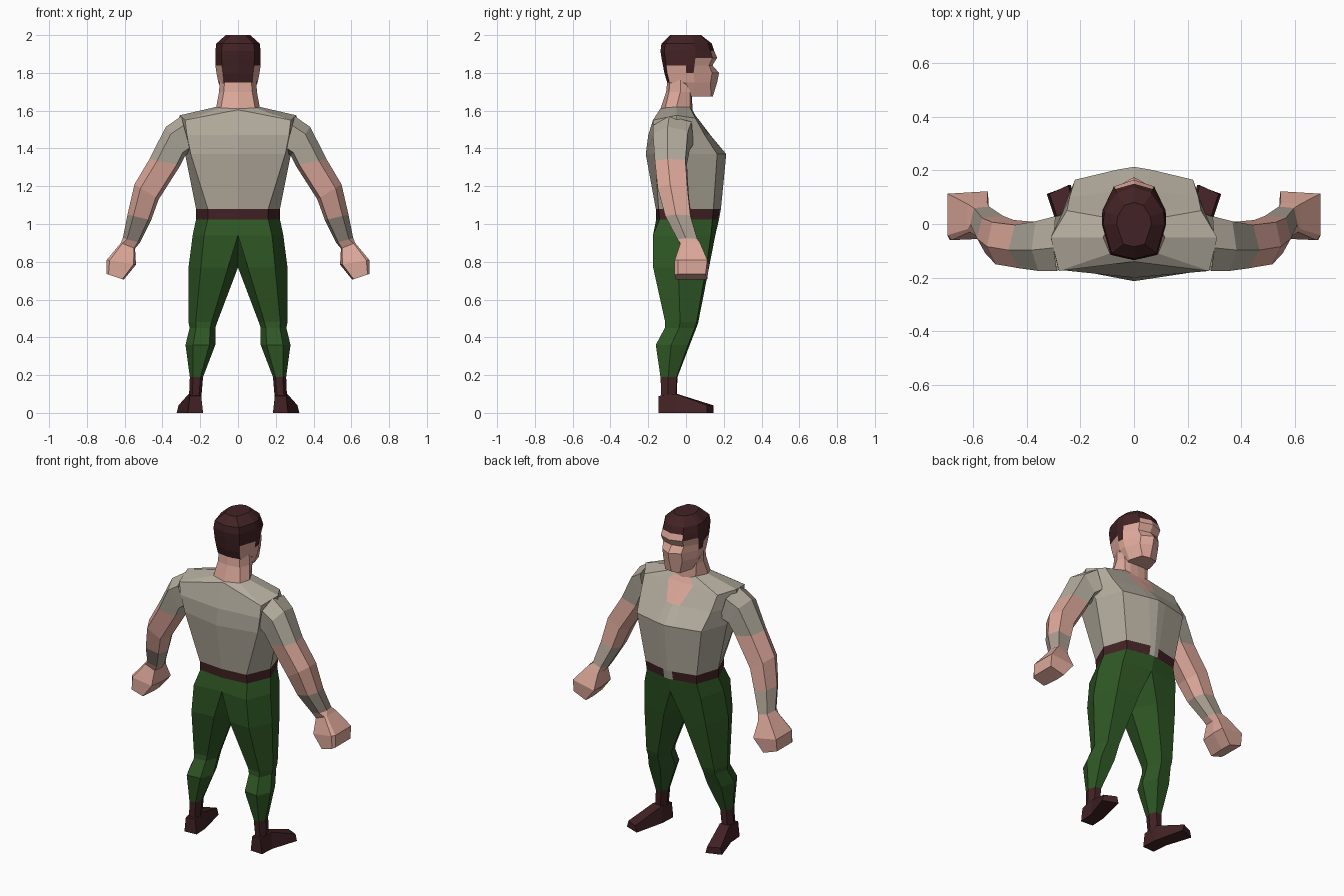
import bpy, bmesh

if "Cube" in bpy.data.objects:
    bpy.data.objects.remove(bpy.data.objects["Cube"])


def material(name, rgb):
    m = bpy.data.materials.new(name)
    m.diffuse_color = (*rgb, 1)
    m.use_nodes = True
    m.node_tree.nodes["Principled BSDF"].inputs["Base Color"].default_value = m.diffuse_color
    return m


MATS = [material("dark_brown", (0.055, 0.016, 0.018)),
        material("skin", (0.72, 0.39, 0.32)),
        material("grey_shirt", (0.45, 0.41, 0.34)),
        material("green_trousers", (0.028, 0.095, 0.018)),
        material("grey_band", (0.40, 0.34, 0.28))]
BROWN, SKIN, SHIRT, GREEN, BAND = range(5)


def loft(name, rings, mat_rule, cap_start=None, cap_end=None):
    """Skin a list of rings; mat_rule(row, column) gives the colour."""
    bm = bmesh.new()
    vs = [[bm.verts.new(p) for p in r] for r in rings]
    n = len(rings[0])
    for i in range(len(vs) - 1):
        for j in range(n):
            k = (j + 1) % n
            f = bm.faces.new((vs[i][j], vs[i][k], vs[i + 1][k], vs[i + 1][j]))
            f.material_index = mat_rule(i, j)
    for ring, mat in ((vs[0], cap_start), (vs[-1], cap_end)):
        if mat is not None:
            bm.faces.new(ring).material_index = mat
    bmesh.ops.remove_doubles(bm, verts=bm.verts, dist=0.0005)
    bmesh.ops.recalc_face_normals(bm, faces=bm.faces)
    me = bpy.data.meshes.new(name)
    bm.to_mesh(me)
    bm.free()
    for m in MATS:
        me.materials.append(m)
    ob = bpy.data.objects.new(name, me)
    bpy.context.collection.objects.link(ob)
    return ob


def full(half, z=None):
    """Close a half ring (back centre to front centre) by mirroring in x."""
    pts = [p if len(p) == 3 else (*p, z) for p in half]
    return pts + [(-x, y, h) for x, y, h in pts[-2:0:-1]]


def col(j):
    """Column number counted from the back on either side."""
    return j if j < 5 else 9 - j


# Torso: belt, shirt and open collar
waist = [(0, -.158), (.16, -.14), (.222, 0), (.17, .14), (.03, .17), (0, .175)]
collar = full([(0, -.135, 1.61), (.09, -.11, 1.615), (.115, -.05, 1.62),
               (.08, .02, 1.62), (.05, .03, 1.61), (0, .035, 1.60)])
torso = [
    full(waist, 1.025),
    full([(0, -.16), (.16, -.145), (.222, 0), (.175, .145), (.03, .18), (0, .185)], 1.08),
    full([(0, -.213), (.25, -.165), (.28, 0), (.22, .165), (.06, .203), (0, .213)], 1.37),
    full([(0, -.20), (.27, -.172), (.31, -.06), (.24, .1), (.045, .125), (0, .13)], 1.47),
    full([(0, -.14, 1.605), (.28, -.175, 1.55), (.31, -.05, 1.575),
          (.25, .05, 1.56), (.085, .05, 1.575), (0, .05, 1.575)]),
    collar]


def torso_mat(i, j):
    if i == 0:
        return SHIRT if col(j) == 4 else BROWN
    return SKIN if i >= 3 and col(j) == 4 else SHIRT


loft("torso", torso, torso_mat)

# Neck
neck = [collar,
        full([(0, -.105), (.075, -.09), (.1, -.03), (.085, .02), (.05, .03), (0, .03)], 1.70),
        full([(0, -.098), (.07, -.085), (.097, -.03), (.09, .03), (.05, .04), (0, .04)], 1.77)]
loft("neck", neck, lambda i, j: SKIN)

# Head with hair
head = [full(h, z) for z, h in (
    (1.675, [(0, .02), (.04, .02), (.07, .03), (.075, .05), (.05, .132), (0, .142)]),
    (1.75, [(0, -.10), (.075, -.088), (.104, 0), (.104, .045), (.065, .13), (0, .165)]),
    (1.80, [(0, -.115), (.08, -.1), (.114, 0), (.113, .04), (.065, .138), (0, .175)]),
    (1.84, [(0, -.122), (.085, -.105), (.12, 0), (.118, .045), (.07, .122), (0, .14)]),
    (1.88, [(0, -.13), (.087, -.11), (.12, 0), (.118, .05), (.075, .14), (0, .165)]),
    (1.915, [(0, -.135), (.087, -.115), (.12, 0), (.115, .05), (.07, .13), (0, .15)]),
    (1.955, [(0, -.13), (.083, -.11), (.115, 0), (.11, .045), (.065, .115), (0, .137)]),
    (2.0, [(0, -.085), (.04, -.075), (.065, 0), (.06, .03), (.035, .07), (0, .08)]))]
HAIRLINE = (1, 3, 2, 4, 5)          # lowest hair row for each column
loft("head", head, lambda i, j: BROWN if i >= HAIRLINE[col(j)] else SKIN, SKIN, BROWN)

# Section shapes as (across, depth) fractions
ROUND = [(0, .6), (.12, .08), (.75, 0), (1, .4), (.85, .95), (.22, 1)]
BOXY = [(0, .6), (.08, .03), (.9, 0), (1, .1), (1, .95), (.03, 1)]
LEG = [(0, .5), (.2, .05), (.75, 0), (1, .45), (.8, .95), (.25, 1)]
HIP = [(0, .5), (0, .05), (.75, 0), (1, .45), (.8, .93), (0, 1)]


def section(s, shape, inner, outer, y0, y1):
    """Ring spanning inner to outer (x, z) and y0 to y1."""
    return [(s * (inner[0] + u * (outer[0] - inner[0])), y0 + v * (y1 - y0),
             inner[1] + u * (outer[1] - inner[1])) for u, v in shape]


# Arms: sleeve, bare arm, wrist band, fist
ARM = [(ROUND, (.25, 1.38), (.30, 1.57), -.175, .04),
       (ROUND, (.28, 1.36), (.382, 1.515), -.175, .02),
       (ROUND, (.305, 1.31), (.468, 1.345), -.165, .005),
       (ROUND, (.42, 1.13), (.548, 1.21), -.15, .015),
       (ROUND, (.46, 1.02), (.585, 1.05), -.11, .03),
       (ROUND, (.52, .90), (.61, .925), -.045, .065),
       (BOXY, (.545, .87), (.62, .90), -.03, .08),
       (BOXY, (.54, .785), (.695, .81), -.06, .122),
       (BOXY, (.605, .705), (.695, .735), -.06, .112)]
ARM_MATS = (SHIRT, SHIRT, SKIN, SKIN, BAND, SKIN, SKIN, SKIN)

# Legs: trousers and boot shaft as (shape, x0, x1, y0, y1, z)
LEGS = [(HIP, 0, .24, -.175, .155, .94),
        (LEG, 0, .262, -.174, .122, .77),
        (LEG, .11, .262, -.11, .065, .48),
        (LEG, .12, .256, -.112, .055, .45),
        (LEG, .12, .278, -.16, .02, .36),
        (LEG, .185, .255, -.135, -.045, .19),
        (LEG, .195, .26, -.13, -.05, .07)]

# Boots: heel, instep, toe as (inner x, inner y, outer x, outer y, height)
BOOT = [(.185, -.14, .265, -.145, .09),
        (.19, -.045, .272, -.05, .1),
        (.235, .145, .325, .112, .04)]

for side, s in (("right", 1), ("left", -1)):
    loft(side + "_arm", [section(s, *a) for a in ARM],
         lambda i, j: ARM_MATS[i], None, SKIN)
    top = [(0, 0, 1.025)] + [(s * x, y, 1.025) for x, y in waist[:4]] + [(0, .175, 1.025)]
    rings = [top] + [section(s, sh, (x0, z), (x1, z), y0, y1)
                     for sh, x0, x1, y0, y1, z in LEGS]
    loft(side + "_leg", rings, lambda i, j: BROWN if i >= 6 else GREEN, None, BROWN)
    foot = [[(s * xi, yi, 0), (s * xo, yo, 0), (s * (xo - .01), yo, h), (s * (xi + .01), yi, h)]
            for xi, yi, xo, yo, h in BOOT]
    loft(side + "_boot", foot, lambda i, j: BROWN, BROWN, BROWN)
